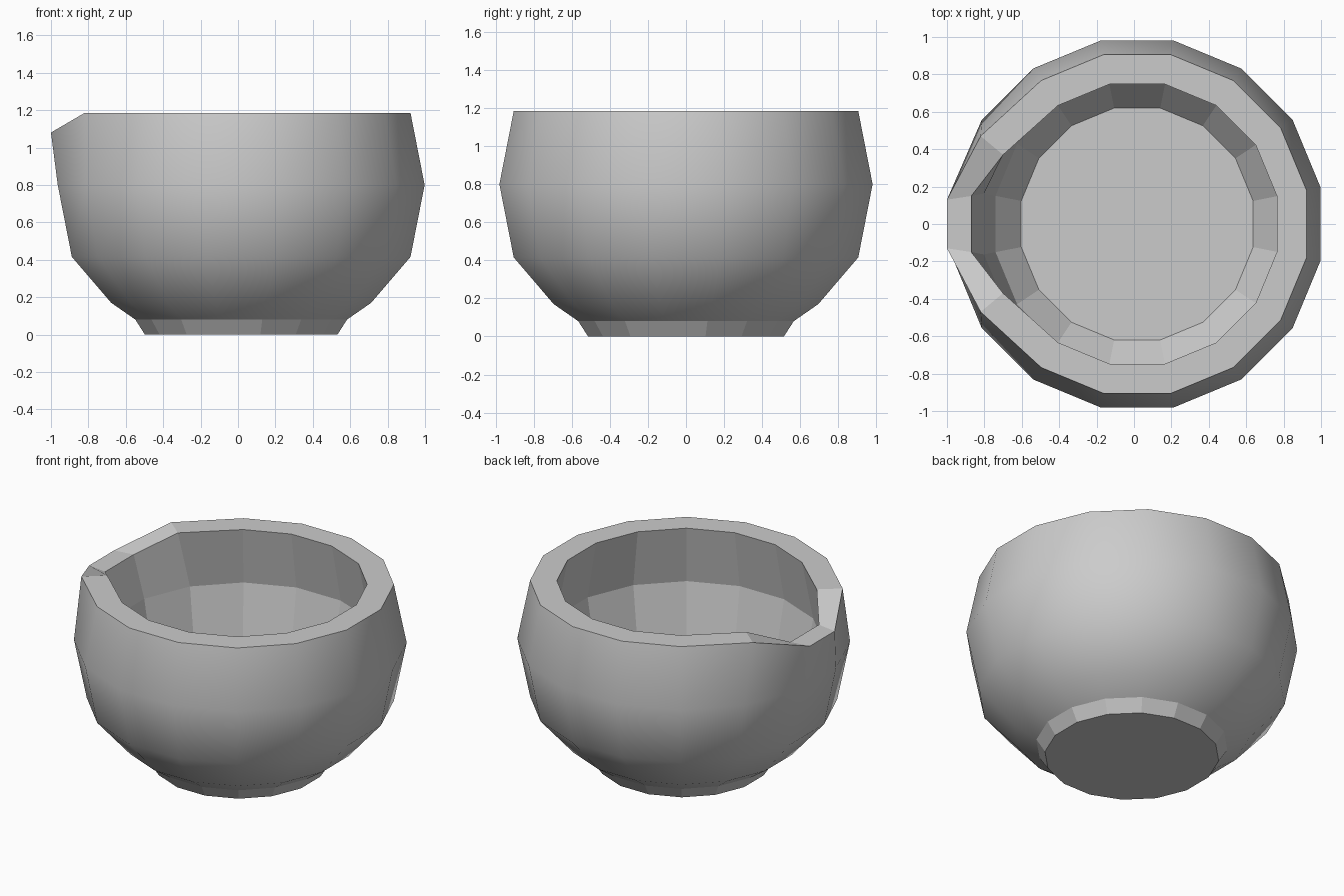
import bpy, bmesh
from math import cos, sin, radians

if "Cube" in bpy.data.objects:
    bpy.data.objects.remove(bpy.data.objects["Cube"])

SIDES = 16
CX = 0.017  # body sits slightly right because the spout sticks out left

# Rings (radius, height) from foot, up the outside, over the rim, down the inside
PROFILE = [(0.525, 0.0), (0.577, 0.08), (0.709, 0.17), (0.923, 0.415),
           (1.0, 0.80), (0.923, 1.185), (0.762, 1.185), (0.835, 0.80),
           (0.772, 0.47), (0.632, 0.30)]
OUTER_RIM, INNER_RIM = 5, 6

bm = bmesh.new()
rings = []
for r, z in PROFILE:
    ring = []
    for i in range(SIDES):
        a = radians((i + 0.5) * 360 / SIDES)
        ring.append(bm.verts.new((CX + r * cos(a), r * sin(a), z)))
    rings.append(ring)

# Pouring spout: pull out and lower the rim on the -x side
for side, near, far in ((1, 7, 6), (-1, 8, 9)):
    rings[OUTER_RIM][near].co = (-1.0, side * 0.13, 1.08)
    rings[OUTER_RIM][far].co = (-0.82, side * 0.47, 1.185)
    rings[INNER_RIM][near].co = (-0.87, side * 0.15, 1.08)
    rings[INNER_RIM][far].co = (-0.70, side * 0.37, 1.185)

# Walls: only the outer bowl is smooth; foot, rim and inside are faceted
for k in range(len(rings) - 1):
    for i in range(SIDES):
        j = (i + 1) % SIDES
        f = bm.faces.new((rings[k][i], rings[k][j], rings[k + 1][j], rings[k + 1][i]))
        f.smooth = 1 <= k < OUTER_RIM

# Underside and inner floor
bm.faces.new(rings[0][::-1])
bm.faces.new(rings[-1])
bmesh.ops.recalc_face_normals(bm, faces=bm.faces[:])

mesh = bpy.data.meshes.new("spouted_bowl")
bm.to_mesh(mesh)
bm.free()
bowl = bpy.data.objects.new("spouted_bowl", mesh)
bpy.context.collection.objects.link(bowl)
